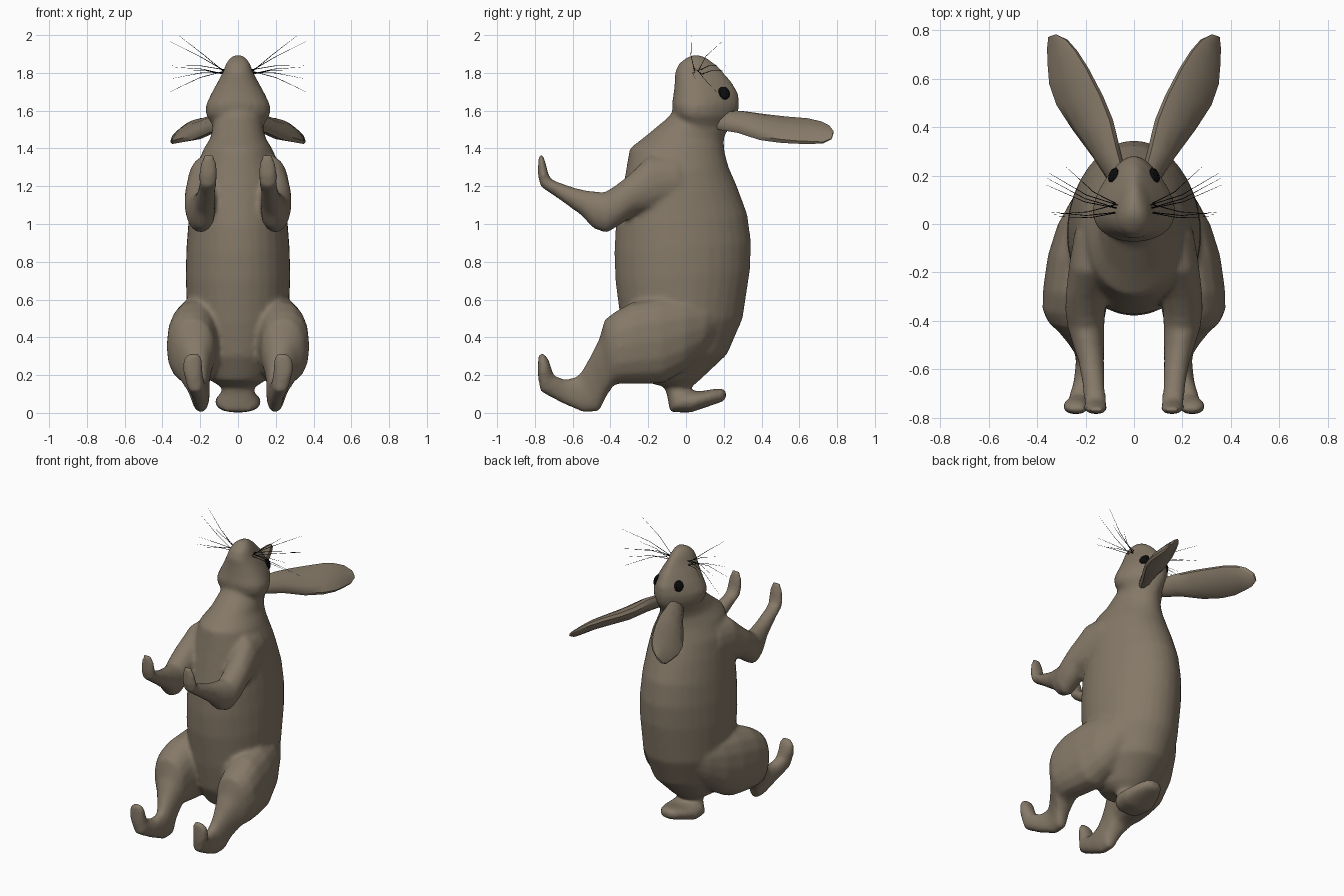
import bpy, bmesh, math
from mathutils import Vector


def material(name, rgb):
    m = bpy.data.materials.new(name)
    m.diffuse_color = (*rgb, 1)
    return m


FUR = material("brown fur", (0.235, 0.19, 0.137))
BLACK = material("black", (0.004, 0.004, 0.004))


def select(obs):
    bpy.ops.object.select_all(action="DESELECT")
    for ob in obs:
        ob.select_set(True)
    bpy.context.view_layer.objects.active = obs[0]


def loft(name, rings, sides=16, mirror=False, power=1.0, taper=0.0):
    """Skin rings, each given by two opposite points and a half-width vector."""
    bm = bmesh.new()
    for s in ((1, -1) if mirror else (1,)):
        loops = []
        for a, b, u in rings:
            a, b, u = Vector(a), Vector(b), Vector(u)
            c, v = (a + b) / 2, (a - b) / 2
            loop = []
            for i in range(sides):
                t = 2 * math.pi * i / sides
                cs, sn = (math.copysign(abs(w) ** power, w) for w in (math.cos(t), math.sin(t)))
                p = c + u * cs * (1 + taper * sn) + v * sn
                loop.append(bm.verts.new((p.x * s, p.y, p.z)))
            loops.append(loop)
        for p, q in zip(loops, loops[1:]):
            for i in range(sides):
                j = (i + 1) % sides
                bm.faces.new((p[i], p[j], q[j], q[i]))
        bm.faces.new(loops[0])
        bm.faces.new(loops[-1])
    bmesh.ops.recalc_face_normals(bm, faces=bm.faces)
    me = bpy.data.meshes.new(name)
    bm.to_mesh(me)
    bm.free()
    ob = bpy.data.objects.new(name, me)
    bpy.context.collection.objects.link(ob)
    me.materials.append(FUR)
    select([ob])
    bpy.ops.object.shade_smooth_by_angle(angle=math.radians(50))
    return ob


def side_loft(name, rows, **kw):
    """Rows of y, z of one edge, y, z of the other edge, centre x, half-width."""
    return loft(name, [((x, ya, za), (x, yb, zb), (h, 0, 0))
                       for ya, za, yb, zb, x, h in rows], **kw)


# Torso from rump up to neck
torso = side_loft("body", [
    (-0.12, 0.14, 0.01, 0.12, 0, 0.08),
    (-0.24, 0.17, 0.08, 0.18, 0, 0.15),
    (-0.31, 0.30, 0.218, 0.31, 0, 0.225),
    (-0.345, 0.48, 0.30, 0.50, 0, 0.268),
    (-0.374, 0.70, 0.338, 0.75, 0, 0.277),
    (-0.379, 0.85, 0.345, 0.90, 0, 0.273),
    (-0.373, 0.98, 0.325, 1.05, 0, 0.262),
    (-0.348, 1.12, 0.270, 1.20, 0, 0.247),
    (-0.320, 1.27, 0.226, 1.30, 0, 0.228),
    (-0.298, 1.40, 0.204, 1.38, 0, 0.185),
    (-0.215, 1.465, 0.200, 1.45, 0, 0.145),
    (-0.10, 1.56, 0.225, 1.52, 0, 0.128),
    (-0.04, 1.63, 0.24, 1.58, 0, 0.10)], sides=32, taper=0.06)

# Head with the muzzle pointing up, wider at the chin than at the brow
head = side_loft("head", [
    (0.02, 1.48, 0.20, 1.46, 0, 0.08),
    (-0.03, 1.53, 0.24, 1.52, 0, 0.13),
    (-0.067, 1.58, 0.272, 1.57, 0, 0.160),
    (-0.076, 1.63, 0.284, 1.63, 0, 0.161),
    (-0.066, 1.69, 0.278, 1.69, 0, 0.134),
    (-0.060, 1.75, 0.240, 1.755, 0, 0.102),
    (-0.060, 1.80, 0.197, 1.805, 0, 0.076),
    (-0.038, 1.849, 0.150, 1.852, 0, 0.060),
    (0.0, 1.879, 0.113, 1.879, 0, 0.041),
    (0.035, 1.895, 0.08, 1.895, 0, 0.018)], sides=24, taper=0.38)

# Forelegs: flush shoulder, elbow, raised paw
forelegs = side_loft("foreleg", [
    (0.06, 1.28, 0.08, 1.14, 0.13, 0.06),
    (-0.06, 1.37, 0.0, 1.09, 0.15, 0.095),
    (-0.20, 1.36, -0.12, 1.075, 0.175, 0.092),
    (-0.31, 1.255, -0.27, 1.052, 0.198, 0.085),
    (-0.38, 1.20, -0.34, 1.00, 0.202, 0.083),
    (-0.43, 1.17, -0.42, 0.95, 0.198, 0.077),
    (-0.50, 1.175, -0.49, 0.975, 0.188, 0.066),
    (-0.58, 1.19, -0.555, 1.046, 0.176, 0.054),
    (-0.68, 1.224, -0.69, 1.143, 0.164, 0.046),
    (-0.718, 1.24, -0.771, 1.198, 0.16, 0.048),
    (-0.73, 1.275, -0.785, 1.26, 0.158, 0.051),
    (-0.74, 1.315, -0.784, 1.32, 0.156, 0.045),
    (-0.755, 1.365, -0.779, 1.367, 0.153, 0.03)], sides=14, mirror=True)

# Hind legs: haunch, thigh, shin, heel, upturned foot
hind_legs = side_loft("hind_leg", [
    (0.22, 0.55, 0.17, 0.40, 0.08, 0.09),
    (0.12, 0.60, 0.09, 0.31, 0.15, 0.106),
    (0.0, 0.615, -0.01, 0.22, 0.186, 0.131),
    (-0.14, 0.615, -0.12, 0.157, 0.212, 0.144),
    (-0.29, 0.585, -0.25, 0.153, 0.235, 0.141),
    (-0.37, 0.54, -0.34, 0.155, 0.246, 0.132),
    (-0.43, 0.495, -0.38, 0.148, 0.238, 0.115),
    (-0.46, 0.39, -0.40, 0.12, 0.228, 0.091),
    (-0.517, 0.28, -0.427, 0.076, 0.213, 0.064),
    (-0.56, 0.209, -0.458, 0.008, 0.199, 0.05),
    (-0.585, 0.19, -0.54, 0.0, 0.196, 0.043),
    (-0.64, 0.176, -0.66, 0.053, 0.206, 0.043),
    (-0.699, 0.199, -0.772, 0.114, 0.226, 0.047),
    (-0.716, 0.25, -0.785, 0.20, 0.240, 0.053),
    (-0.731, 0.29, -0.784, 0.27, 0.240, 0.051),
    (-0.754, 0.314, -0.78, 0.311, 0.233, 0.035)], sides=16, mirror=True, power=0.88)

# Tail bent backwards at the rump
tail = side_loft("tail", [
    (-0.13, 0.19, 0.04, 0.17, 0, 0.08),
    (-0.1, 0.09, 0.0, 0.124, 0, 0.09),
    (-0.085, 0.003, 0.015, 0.12, 0, 0.118),
    (0.025, 0.001, 0.08, 0.116, 0, 0.123),
    (0.12, 0.034, 0.14, 0.126, 0, 0.098),
    (0.20, 0.061, 0.194, 0.131, 0, 0.06),
    (0.214, 0.085, 0.213, 0.114, 0, 0.03)], sides=14, power=0.85)

# Fuse the body parts into one skin and soften the joints
select([torso, head, forelegs, hind_legs, tail])
bpy.ops.object.join()
rm = torso.modifiers.new("fuse", "REMESH")
rm.mode = "VOXEL"
rm.voxel_size = 0.013
rm.use_smooth_shade = True
sm = torso.modifiers.new("soften", "SMOOTH")
sm.factor = 0.5
sm.iterations = 9

# Ears: blades with the inner edge high and the outer edge low
loft("ears", [
    ((0.035, 0.20, 1.59), (0.085, 0.15, 1.51), (0.020, 0, 0.028)),
    ((0.06, 0.30, 1.59), (0.165, 0.275, 1.49), (0.025, 0, 0.034)),
    ((0.09, 0.43, 1.573), (0.252, 0.39, 1.452), (0.024, 0, 0.034)),
    ((0.13, 0.53, 1.563), (0.318, 0.49, 1.437), (0.021, 0, 0.030)),
    ((0.19, 0.645, 1.555), (0.348, 0.575, 1.43), (0.018, 0, 0.026)),
    ((0.235, 0.715, 1.54), (0.355, 0.66, 1.428), (0.015, 0, 0.021)),
    ((0.275, 0.76, 1.52), (0.357, 0.725, 1.428), (0.011, 0, 0.014)),
    ((0.32, 0.782, 1.49), (0.353, 0.77, 1.45), (0.005, 0, 0.006))], sides=10, mirror=True)

# Eyes: flattened beads on the sides of the head
for s in (-1, 1):
    bpy.ops.mesh.primitive_uv_sphere_add(
        segments=8, ring_count=6, location=(s * 0.085, 0.2, 1.692),
        rotation=(0, -s * 0.3, s * 0.38))
    eye = bpy.context.object
    eye.name = "eye"
    eye.scale = (0.017, 0.036, 0.036)
    eye.data.materials.append(BLACK)

# Whiskers: thin bent strands from both sides of the muzzle
cu = bpy.data.curves.new("whiskers", "CURVE")
cu.dimensions = "3D"
cu.bevel_depth = 0.0016
cu.bevel_resolution = 0
TIPS = [(0.31, 0.03, 1.995), (0.36, 0.19, 1.965), (0.35, 0.21, 1.84),
        (0.33, 0.04, 1.83), (0.35, 0.05, 1.77), (0.36, 0.16, 1.70),
        (0.28, 0.235, 1.81)]
for s in (-1, 1):
    for i, tip in enumerate(TIPS):
        root = Vector((0.055, 0.05 + 0.012 * (i % 4), 1.79 + 0.012 * (i % 3)))
        end = Vector(tip)
        mid = root.lerp(end, 0.45) + Vector((0.01, -0.015, 0.012))
        sp = cu.splines.new("POLY")
        sp.points.add(2)
        for k, (p, r) in enumerate(((root, 1.3), (mid, 1.0), (end, 0.3))):
            sp.points[k].co = (s * p.x, p.y, p.z, 1)
            sp.points[k].radius = r
cu.materials.append(BLACK)
bpy.context.collection.objects.link(bpy.data.objects.new("whiskers", cu))
